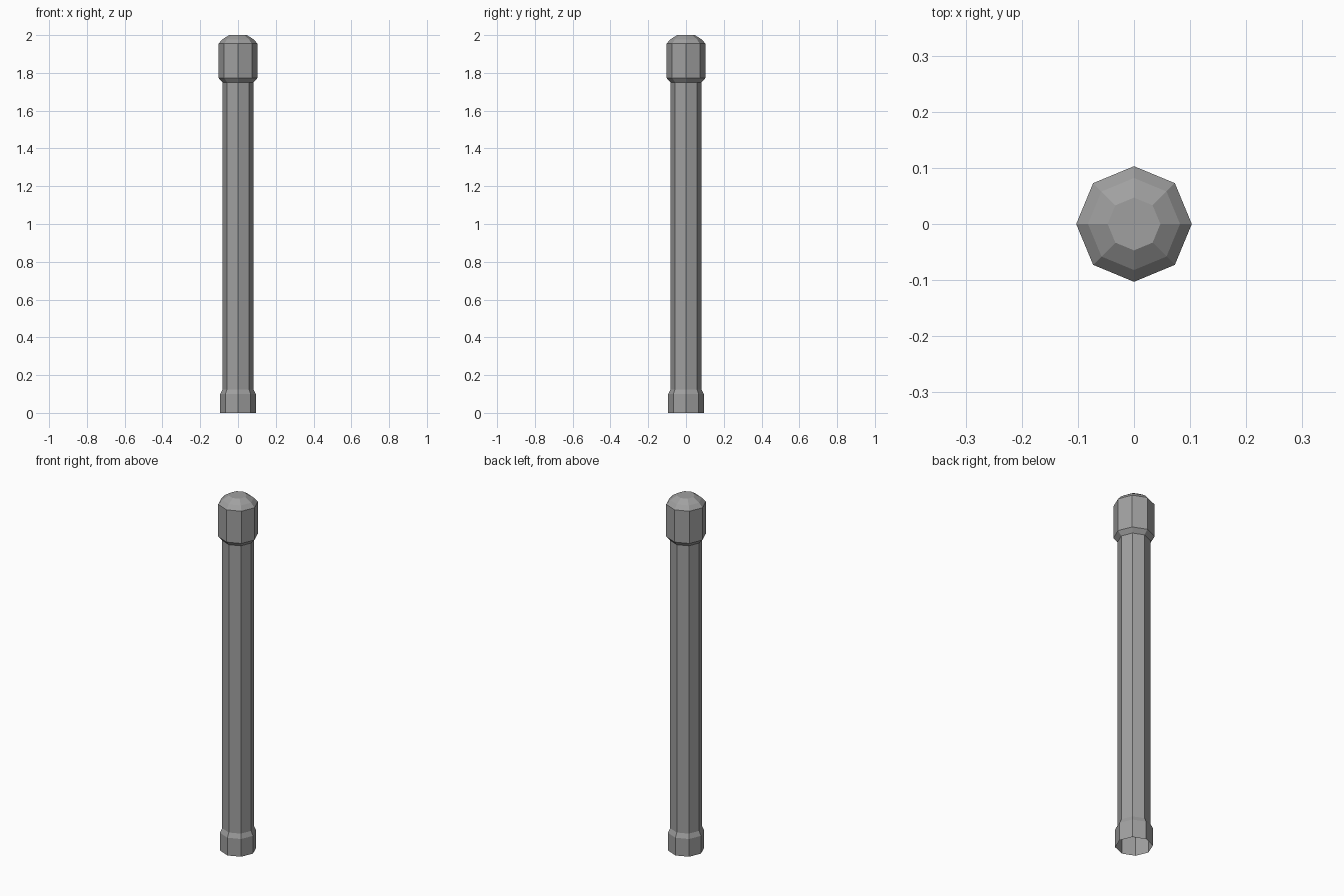
import bpy, bmesh
from math import cos, sin, pi

cube = bpy.data.objects.get("Cube")
if cube:
    bpy.data.objects.remove(cube)

SIDES = 8

# Single plain grey
grey = bpy.data.materials.new("grey")
grey.use_nodes = True
grey.diffuse_color = (0.35, 0.35, 0.35, 1)
grey.node_tree.nodes["Principled BSDF"].inputs["Base Color"].default_value = grey.diffuse_color


def lathe(name, profile, cap_top=False):
    """Turn a (radius, height) profile, listed bottom to top, into an octagonal shell."""
    bm = bmesh.new()
    rings = [[bm.verts.new((r * cos(2 * pi * i / SIDES), r * sin(2 * pi * i / SIDES), z))
              for i in range(SIDES)] for r, z in profile]
    for low, high in zip(rings, rings[1:]):
        for i in range(SIDES):
            j = (i + 1) % SIDES
            bm.faces.new((low[i], low[j], high[j], high[i]))
    if cap_top:
        bm.faces.new(rings[-1])
    mesh = bpy.data.meshes.new(name)
    bm.to_mesh(mesh)
    bm.free()
    mesh.materials.append(grey)
    obj = bpy.data.objects.new(name, mesh)
    bpy.context.collection.objects.link(obj)
    return obj


# Flared foot, open underneath
lathe("base_collar", [(0.094, 0), (0.094, 0.1), (0.082, 0.125)])

# Long straight post
lathe("shaft", [(0.082, 0.125), (0.082, 1.75)])

# Wider head with a domed top
lathe("head", [(0.082, 1.75), (0.103, 1.773), (0.103, 1.955),
               (0.082, 1.978), (0.047, 2.0)], cap_top=True)
